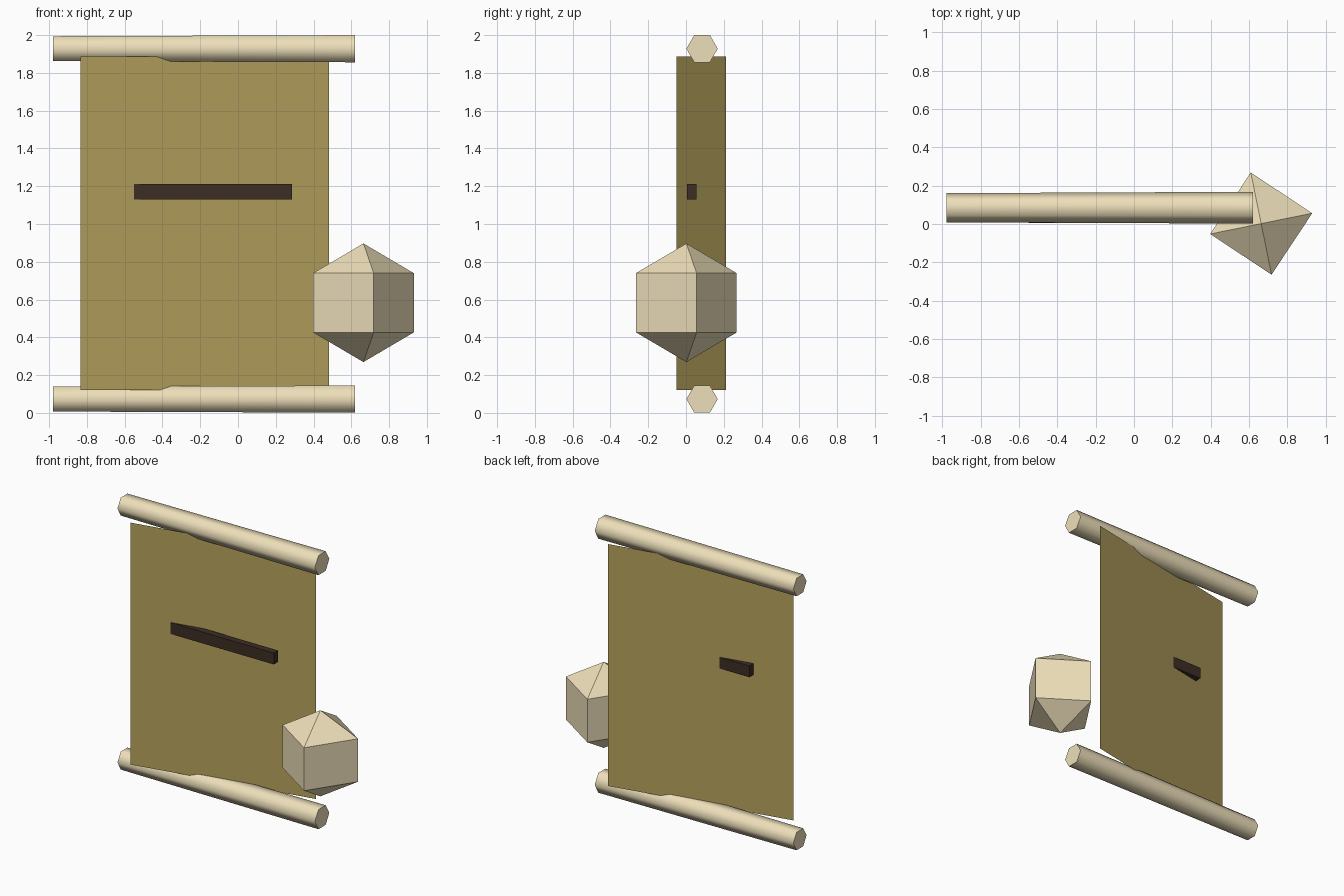
import bpy
import math

if "Cube" in bpy.data.objects:
    bpy.data.objects.remove(bpy.data.objects["Cube"])


def material(name, rgb):
    m = bpy.data.materials.new(name)
    m.diffuse_color = (*rgb, 1)
    m.use_nodes = True
    m.node_tree.nodes["Principled BSDF"].inputs["Base Color"].default_value = m.diffuse_color
    return m


cream = material("cream", (0.85, 0.74, 0.49))
parchment = material("parchment", (0.46, 0.36, 0.11))
ink = material("dark_ink", (0.045, 0.026, 0.018))


def finish(name, mat):
    ob = bpy.context.object
    ob.name = name
    ob.data.materials.append(mat)
    return ob


# Slightly tapered six-sided rollers at the top and bottom
for name, z in (("bottom_roller", 0.073), ("top_roller", 1.928)):
    bpy.ops.mesh.primitive_cone_add(
        vertices=6, radius1=0.076, radius2=0.083, depth=1.6,
        location=(-0.18, 0.085, z), rotation=(0, math.pi / 2, 0))
    finish(name, cream)
    bpy.ops.object.shade_smooth_by_angle(angle=math.radians(65))

# Single-sided sheet, turned slightly so its right edge lies further back
left, right = (-0.835, -0.05), (0.483, 0.213)
low, high = 0.12, 1.887
mesh = bpy.data.meshes.new("sheet")
mesh.from_pydata(
    [(*left, low), (*right, low), (*right, high), (*left, high)],
    [], [(0, 1, 2, 3)])
sheet = bpy.data.objects.new("sheet", mesh)
bpy.context.collection.objects.link(sheet)
mesh.materials.append(parchment)

# Dark bar across the sheet, its left end poking through
bpy.ops.mesh.primitive_cube_add(size=1, location=(-0.132, 0.03, 1.171))
bar = finish("dark_bar", ink)
bar.scale = (0.836, 0.05, 0.083)

# Eight-faced seal at the lower right
bpy.ops.mesh.primitive_uv_sphere_add(
    segments=4, ring_count=2, radius=0.314,
    location=(0.664, 0.002, 0.583), rotation=(0, 0, math.radians(11.5)))
finish("seal", cream)
bpy.ops.object.shade_flat()
